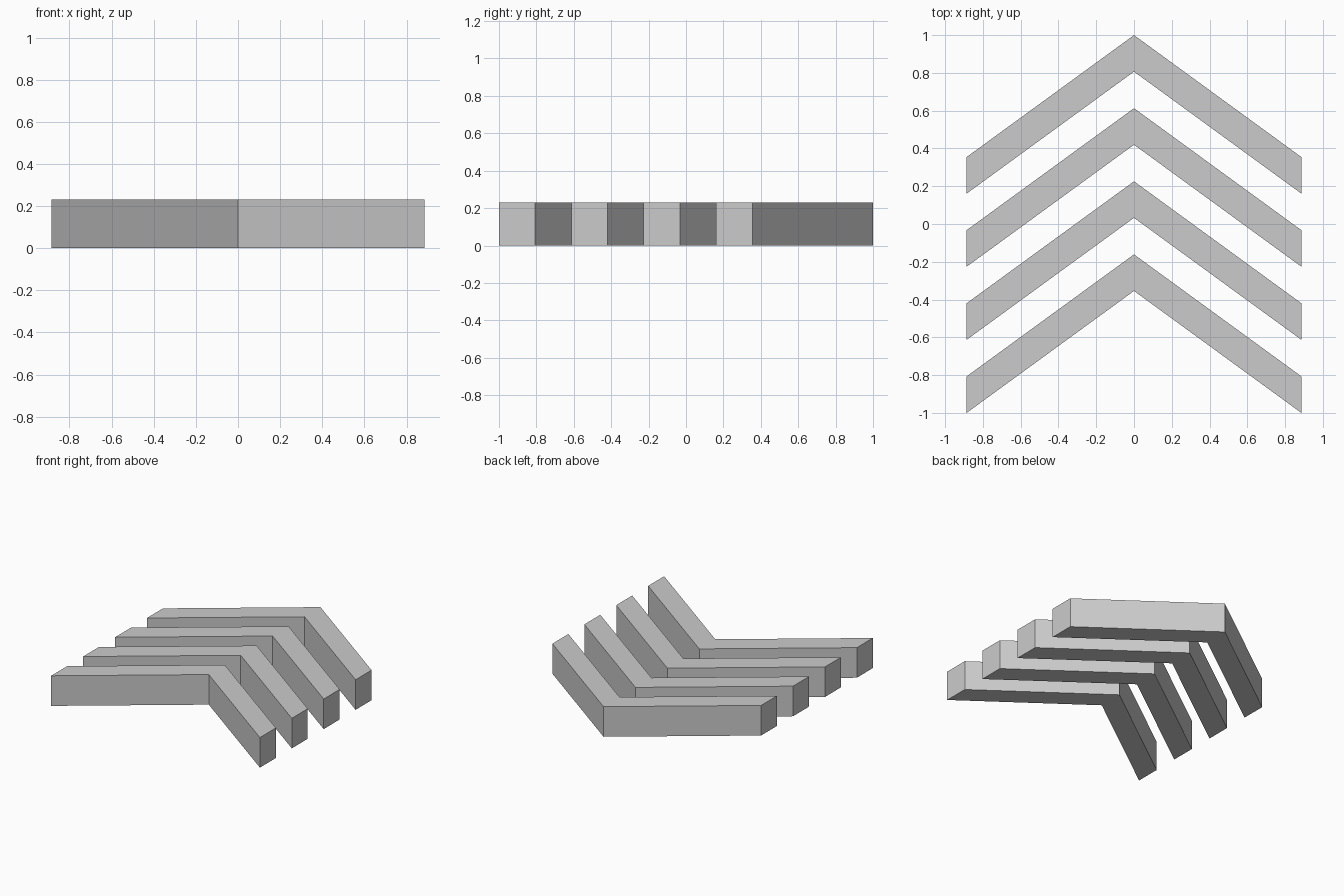
import bpy
import bmesh

if "Cube" in bpy.data.objects:
    bpy.data.objects.remove(bpy.data.objects["Cube"])

HALF_WIDTH = 0.886   # x reach of each arm
THICK = 0.1935       # bar size along y
DROP = 0.6455        # how far the arm ends sit in front of the apex
HEIGHT = 0.231
COUNT = 4


def chevron(name, apex_y):
    """Extrude a V-shaped outline whose rear point is at apex_y."""
    end_y = apex_y - DROP
    outline = [(0, apex_y), (-HALF_WIDTH, end_y), (-HALF_WIDTH, end_y - THICK),
               (0, apex_y - THICK), (HALF_WIDTH, end_y - THICK), (HALF_WIDTH, end_y)]
    bm = bmesh.new()
    v = [bm.verts.new((x, y, 0)) for x, y in outline]
    # one quad per arm, sharing the centre edge
    faces = [bm.faces.new((v[0], v[1], v[2], v[3])),
             bm.faces.new((v[0], v[3], v[4], v[5]))]
    ext = bmesh.ops.extrude_face_region(bm, geom=faces, use_keep_orig=True)
    top = [g for g in ext["geom"] if isinstance(g, bmesh.types.BMVert)]
    bmesh.ops.translate(bm, verts=top, vec=(0, 0, HEIGHT))
    bmesh.ops.recalc_face_normals(bm, faces=bm.faces)
    mesh = bpy.data.meshes.new(name)
    bm.to_mesh(mesh)
    bm.free()
    bpy.context.collection.objects.link(bpy.data.objects.new(name, mesh))


# Row of chevron bars, back to front, with gaps equal to the bar thickness
for i in range(COUNT):
    chevron(f"chevron_bar_{i + 1}", 1.0 - i * 2 * THICK)
